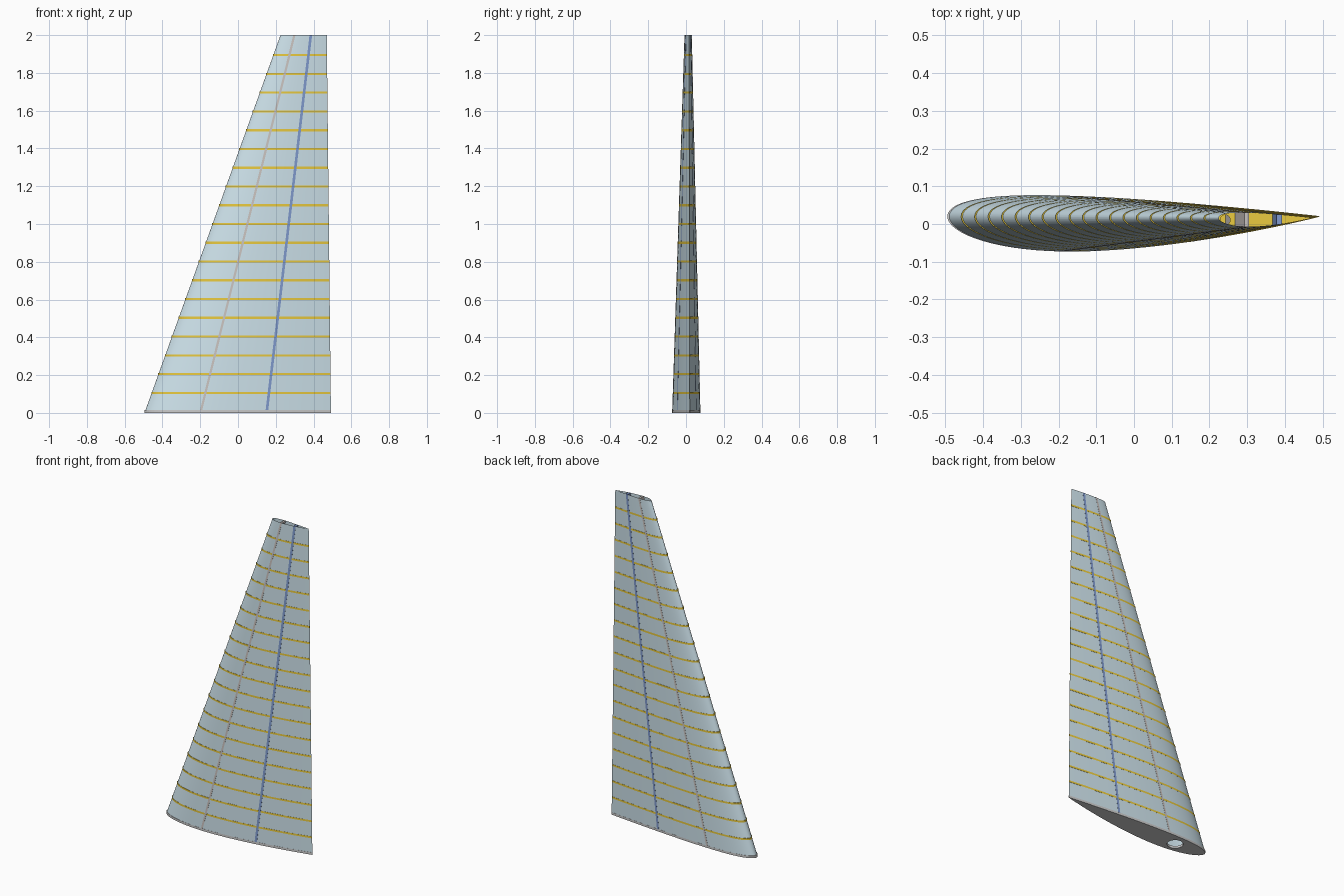
import bpy, bmesh, math

if "Cube" in bpy.data.objects:
    bpy.data.objects.remove(bpy.data.objects["Cube"])

H = 2.0        # span
N = 40         # points along each surface
RIB_GAP = 0.0993


def material(name, rgb):
    m = bpy.data.materials.new(name)
    m.diffuse_color = (*rgb, 1)
    m.use_nodes = True
    m.node_tree.nodes["Principled BSDF"].inputs["Base Color"].default_value = m.diffuse_color
    return m


SKIN = material("pale_blue", (0.62, 0.77, 0.84))
GOLD = material("gold", (0.83, 0.60, 0.05))
BLUE = material("blue", (0.22, 0.33, 0.62))
TAUPE = material("taupe", (0.58, 0.54, 0.52))


def station(z):
    """Leading edge x, chord and chord-line y at height z."""
    t = z / H
    return -0.495 + 0.72 * t, 0.987 - 0.742 * t, 0.02 - 0.004 * t


def surface(f, z, side, swell=0.0):
    """Point on the cambered 15% section: side 1 faces -y, side -1 faces +y."""
    x0, c, y0 = station(z)
    th = 0.75 * (0.2969 * math.sqrt(f) - 0.126 * f - 0.3516 * f**2
                 + 0.2843 * f**3 - 0.1036 * f**4)
    if f < 0.4:
        cam = 0.02 / 0.16 * (0.8 * f - f * f)
    else:
        cam = 0.02 / 0.36 * (0.2 + 0.8 * f - f * f)
    return x0 + f * c, y0 - c * cam - side * (c * th + swell * f), z


def outline(z, swell=0.0):
    fs = [(1 - math.cos(math.pi * i / N)) / 2 for i in range(N + 1)]
    return ([surface(f, z, 1, swell) for f in reversed(fs)]
            + [surface(f, z, -1, swell) for f in fs[1:-1]])


def finish(bm, name, mat=None, smooth=False):
    bmesh.ops.recalc_face_normals(bm, faces=bm.faces)
    me = bpy.data.meshes.new(name)
    bm.to_mesh(me)
    bm.free()
    ob = bpy.data.objects.new(name, me)
    bpy.context.collection.objects.link(ob)
    if mat:
        me.materials.append(mat)
    if smooth:
        bpy.ops.object.select_all(action='DESELECT')
        ob.select_set(True)
        bpy.context.view_layer.objects.active = ob
        bpy.ops.object.shade_smooth_by_angle(angle=math.radians(35))
    return ob


# Skin: open-ended tapered loft from root to tip
bm = bmesh.new()
root, tip = ([bm.verts.new(p) for p in outline(z)] for z in (0, H))
for i in range(len(root)):
    j = (i + 1) % len(root)
    bm.faces.new((root[i], root[j], tip[j], tip[i]))
finish(bm, "wing_skin", SKIN, True)


# Ribs: section plates with one round hole behind the nose
def rib(name, z, thick, mat=None):
    bm = bmesh.new()
    x0, c, y0 = station(z)
    hx, hy, r = x0 + 0.2 * c, y0 - 0.018 * c, 0.046 * c
    hole = [(hx + r * math.cos(a), hy + r * math.sin(a), z)
            for a in (math.tau * k / 24 for k in range(24))]
    edges = []
    for loop in (outline(z, 0.0009), hole):
        vs = [bm.verts.new(p) for p in loop]
        edges += [bm.edges.new((vs[i - 1], vs[i])) for i in range(len(vs))]
    bmesh.ops.triangle_fill(bm, edges=edges, use_beauty=True)
    ext = bmesh.ops.extrude_face_region(bm, geom=bm.faces[:], use_keep_orig=True)
    top = [v for v in ext["geom"] if isinstance(v, bmesh.types.BMVert)]
    bmesh.ops.translate(bm, verts=top, vec=(0, 0, thick))
    finish(bm, name, mat)


rib("root_rib", 0, 0.014)
for k in range(1, 20):
    rib(f"rib_{k:02d}", 0.0015 + RIB_GAP * k, 0.011, GOLD)


# Spars: tapered webs reaching just through both surfaces
def spar(name, f, half, mat):
    bm = bmesh.new()
    rings = []
    for z in (0.014, H):
        c = station(z)[1]
        ring = []
        for side, d in ((1, -half), (1, half), (-1, half), (-1, -half)):
            x, y, _ = surface(f + d / c, z, side)
            ring.append(bm.verts.new((x, y - side * 0.0008, z)))
        rings.append(ring)
    a, b = rings
    for i in range(4):
        j = (i + 1) % 4
        bm.faces.new((a[i], a[j], b[j], b[i]))
    bm.faces.new(a)
    bm.faces.new(b)
    finish(bm, name, mat)


spar("front_spar", 0.30, 0.006, TAUPE)
spar("rear_spar", 0.655, 0.007, BLUE)
